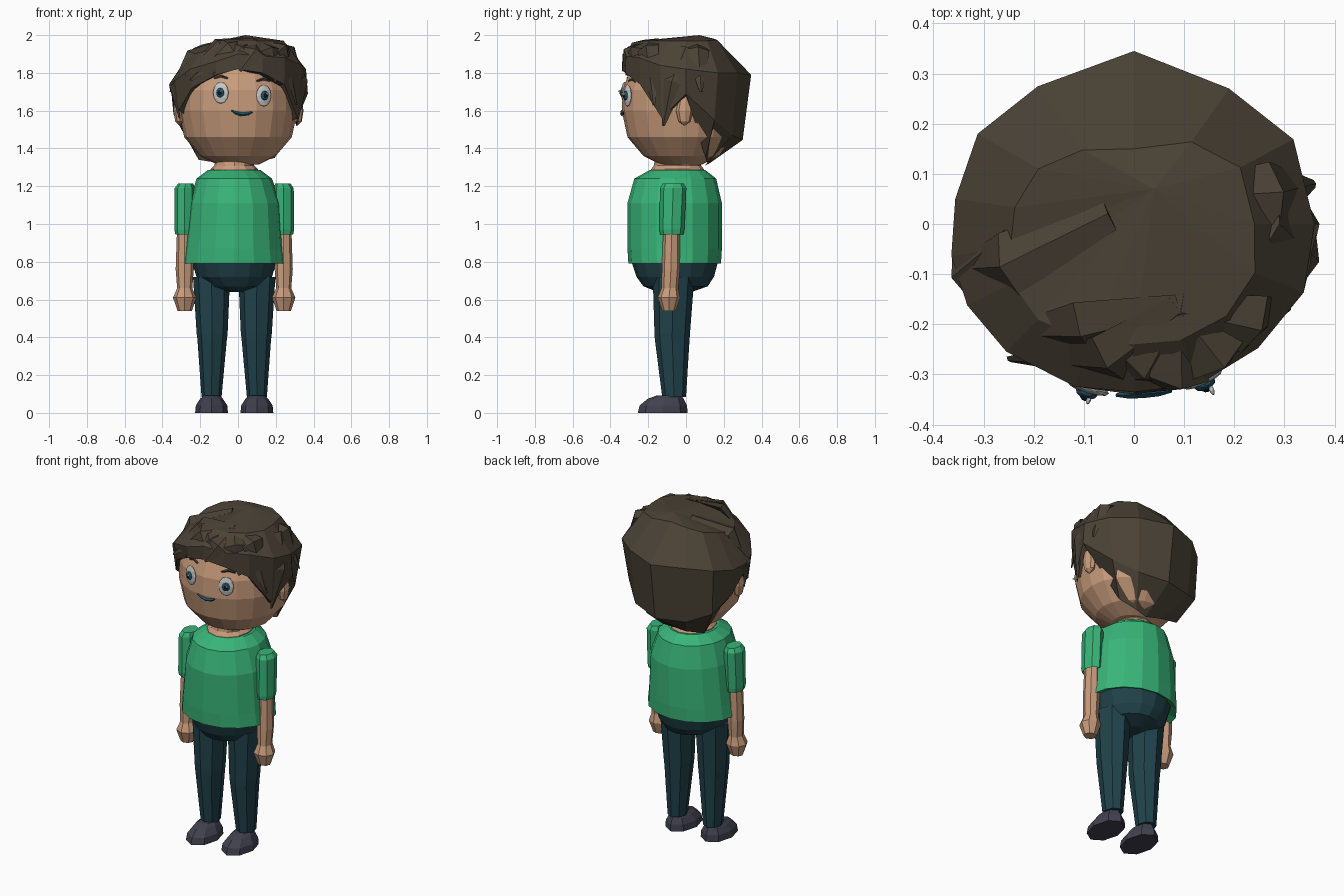
import bpy, bmesh
from math import sin, cos, pi, radians, sqrt
from mathutils import Vector


def material(name, rgb):
    m = bpy.data.materials.new(name)
    m.diffuse_color = (*rgb, 1)
    return m


SKIN = material("skin", (0.58, 0.33, 0.20))
HAIR = material("hair_brown", (0.070, 0.055, 0.037))
SHIRT = material("shirt_green", (0.04, 0.46, 0.19))
PANTS = material("trouser_teal", (0.015, 0.055, 0.07))
SHOE = material("shoe_grey", (0.053, 0.053, 0.08))
WHITE = material("eye_white", (0.75, 0.75, 0.75))
IRIS = material("iris_teal", (0.015, 0.09, 0.13))
BLACK = material("pupil_black", (0.005, 0.01, 0.015))


def mesh_object(name, bm, mat):
    bmesh.ops.recalc_face_normals(bm, faces=bm.faces)
    me = bpy.data.meshes.new(name)
    bm.to_mesh(me)
    bm.free()
    me.materials.append(mat)
    ob = bpy.data.objects.new(name, me)
    bpy.context.collection.objects.link(ob)
    return ob


def skin_loops(bm, loops):
    for a, b in zip(loops, loops[1:]):
        n = len(a)
        for i in range(n):
            bm.faces.new((a[i], a[(i + 1) % n], b[(i + 1) % n], b[i]))


def loft(name, rings, sides, mat):
    """Stacked ellipses: each ring is (z, rx, ry, cx, cy)."""
    bm = bmesh.new()
    loops = [[bm.verts.new((cx + rx * cos(2 * pi * i / sides),
                            cy + ry * sin(2 * pi * i / sides), z))
              for i in range(sides)] for z, rx, ry, cx, cy in rings]
    skin_loops(bm, loops)
    bm.faces.new(loops[0])
    bm.faces.new(loops[-1])
    return mesh_object(name, bm, mat)


def strand(name, pts, widths, thick, mat, centre):
    """Flattened diamond-section strip that hugs a centre point."""
    pts = [Vector(p) for p in pts]
    bm, loops = bmesh.new(), []
    for i, (p, w) in enumerate(zip(pts, widths)):
        t = pts[min(i + 1, len(pts) - 1)] - pts[max(i - 1, 0)]
        n = (p - Vector(centre)).normalized()
        s = t.cross(n).normalized() * w
        h = n * thick * w
        loops.append([bm.verts.new(q) for q in (p + s, p + h, p - s, p - h)])
    skin_loops(bm, loops)
    bm.faces.new(loops[0])
    bm.faces.new(loops[-1])
    return mesh_object(name, bm, mat)


# Head and neck
HEAD = [(1.315, 0.11), (1.36, 0.20), (1.46, 0.285), (1.60, 0.315),
        (1.71, 0.31), (1.82, 0.27), (1.91, 0.17), (1.94, 0.06)]
HC = (0.0, -0.025)
loft("head", [(z, r, r, *HC) for z, r in HEAD], 20, SKIN)
loft("neck", [(1.22, 0.13, 0.15, -0.02, -0.045), (1.29, 0.125, 0.14, -0.02, -0.045),
              (1.31, 0.105, 0.125, -0.02, -0.045), (1.38, 0.10, 0.12, -0.01, -0.04)], 12, SKIN)


def face_y(x, z):
    for (z0, r0), (z1, r1) in zip(HEAD, HEAD[1:]):
        if z0 <= z <= z1:
            r = r0 + (r1 - r0) * (z - z0) / (z1 - z0)
    return HC[1] - sqrt(r * r - (x - HC[0]) ** 2)


def blob(name, x, y, z, size, turn, mat, seg=12):
    bm = bmesh.new()
    bmesh.ops.create_uvsphere(bm, u_segments=seg, v_segments=seg // 2, radius=1)
    ob = mesh_object(name, bm, mat)
    ob.location, ob.scale, ob.rotation_euler = (x, y, z), size, (0, 0, turn)
    return ob


# Eyes and eyebrows
for side, x, z in (("left", -0.090, 1.695), ("right", 0.135, 1.68)):
    turn = x / 0.31
    y = face_y(x, z)
    for part, r, h, out, dx, mat in (("eye", 0.043, 0.058, 0.004, 0, WHITE),
                                     ("iris", 0.022, 0.025, 0.015, 0, IRIS),
                                     ("pupil", 0.012, 0.014, 0.020, 0, BLACK),
                                     ("eye_glint", 0.005, 0.006, 0.027, 0.008, WHITE)):
        blob(f"{side}_{part}", x + sin(turn) * out + dx, y - cos(turn) * out,
             z + dx, (r, 0.012, h), turn, mat)
    strand(f"{side}_eyebrow",
           [(x + d, face_y(x + d, z + 0.085 + e) - 0.004, z + 0.085 + e)
            for d, e in ((-0.035, -0.008), (0, 0.003), (0.035, -0.008))],
           (0.005, 0.008, 0.005), 0.9, HAIR, (0, 0, 1.65))

# Mouth
strand("mouth", [(x, face_y(x, z) - 0.003, z) for x, z in
                 ((-0.035, 1.60), (-0.01, 1.587), (0.02, 1.58), (0.05, 1.583), (0.075, 1.593))],
       (0.004, 0.009, 0.010, 0.009, 0.004), 0.9, IRIS, (0, 0, 1.6))

# Ears
for side, x, y in (("left", -0.31, -0.065), ("right", 0.315, -0.008)):
    blob(f"{side}_ear", x, y, 1.60, (0.032, 0.045, 0.08), 0.1, SKIN, 8)

# Hair cap: azimuth, then radius and height of crown, widest, lower and tucked edges
COLUMNS = [
    (0, .24, 1.97, .36, 1.82, .37, 1.69, .30, 1.67),
    (28, .24, 1.97, .36, 1.80, .32, 1.55, .22, 1.35),
    (55, .20, 1.975, .33, 1.80, .30, 1.47, .14, 1.32),
    (90, .15, 1.98, .345, 1.79, .30, 1.445, .10, 1.31),
    (125, .18, 1.97, .335, 1.79, .31, 1.45, .15, 1.32),
    (150, .22, 1.95, .36, 1.77, .345, 1.50, .24, 1.34),
    (172, .24, 1.93, .36, 1.74, .345, 1.58, .28, 1.50),
    (190, .25, 1.91, .37, 1.74, .35, 1.67, .30, 1.67),
    (206, .27, 1.90, .37, 1.76, .35, 1.60, .29, 1.57),
    (225, .27, 1.91, .36, 1.82, .345, 1.72, .29, 1.71),
    (250, .25, 1.95, .345, 1.86, .335, 1.79, .27, 1.79),
    (270, .24, 1.97, .335, 1.90, .34, 1.82, .27, 1.82),
    (292, .25, 1.97, .345, 1.89, .345, 1.80, .28, 1.79),
    (315, .26, 1.97, .35, 1.88, .345, 1.74, .29, 1.72),
    (338, .26, 1.97, .365, 1.84, .34, 1.56, .29, 1.54)]
bm = bmesh.new()
loops = [[bm.verts.new((c[k] * cos(radians(c[0])), c[k] * sin(radians(c[0])), c[k + 1]))
          for c in COLUMNS] for k in (1, 3, 5, 7)]
skin_loops(bm, loops)
pole = bm.verts.new((0.04, 0.07, 2.0))
for i in range(len(COLUMNS)):
    bm.faces.new((pole, loops[0][i - 1], loops[0][i]))
mesh_object("hair_cap", bm, HAIR)

# Hair locks sweeping from the parting and hanging at the sides
P = (0.09, -0.17, 1.965)
LOCKS = [(P, (-0.05, -0.27, 1.94), (-0.25, -0.27, 1.76)),
         (P, (-0.10, -0.21, 1.95), (-0.28, -0.22, 1.79)),
         (P, (0.02, -0.29, 1.92), (-0.13, -0.315, 1.79)),
         (P, (0.09, -0.31, 1.91), (0.01, -0.335, 1.81)),
         (P, (0.17, -0.27, 1.92), (0.20, -0.27, 1.75)),
         (P, (0.24, -0.20, 1.93), (0.31, -0.17, 1.63)),
         ((0.28, 0.0, 1.93), (0.345, -0.07, 1.75), (0.31, -0.12, 1.52)),
         ((-0.25, -0.02, 1.89), (-0.34, -0.10, 1.73), (-0.31, -0.12, 1.56)),
         ((-0.05, 0.02, 1.97), (-0.25, -0.08, 1.90), (-0.36, -0.09, 1.70)),
         ((0.10, 0.05, 1.97), (0.28, 0.06, 1.92), (0.36, 0.08, 1.70))]
for i, pts in enumerate(LOCKS):
    strand(f"hair_lock_{i + 1}", pts, (0.035, 0.065, 0.008), 0.4, HAIR, (0, 0, 1.65))

# Shirt body and trouser seat
loft("shirt", [(0.81, 0.23, 0.20, -0.02, -0.06), (0.79, 0.275, 0.245, -0.02, -0.06),
               (0.87, 0.265, 0.25, -0.02, -0.06), (1.11, 0.243, 0.25, -0.015, -0.06),
               (1.24, 0.20, 0.217, -0.02, -0.057), (1.285, 0.14, 0.148, -0.02, -0.045)], 16, SHIRT)
loft("trouser_seat", [(0.64, 0.05, 0.09, -0.01, -0.06), (0.67, 0.155, 0.17, -0.01, -0.055),
                      (0.72, 0.20, 0.205, -0.02, -0.057), (0.82, 0.23, 0.235, -0.02, -0.06)], 16, PANTS)

# Arms, legs and shoes, mirrored about the body axis
for side, s in (("left", -1), ("right", 1)):
    ax = -0.02 + s * 0.262
    loft(f"{side}_sleeve", [(0.97, 0.035, 0.045, ax, -0.075), (0.945, 0.050, 0.062, ax, -0.075),
                            (0.97, 0.055, 0.066, ax, -0.075), (1.19, 0.053, 0.070, ax, -0.068),
                            (1.215, 0.040, 0.055, ax - s * 0.005, -0.068)], 8, SHIRT)
    loft(f"{side}_arm", [(0.54, 0.038, 0.035, ax, -0.09), (0.61, 0.062, 0.060, ax, -0.09),
                         (0.66, 0.040, 0.045, ax, -0.085), (0.76, 0.048, 0.048, ax, -0.08),
                         (1.0, 0.040, 0.045, ax, -0.075)], 8, SKIN)
    lx = -0.02 + s * 0.12
    loft(f"{side}_leg", [(0.085, 0.053, 0.063, lx, -0.063), (0.39, 0.078, 0.092, lx - s * 0.003, -0.073),
                         (0.42, 0.082, 0.094, lx - s * 0.003, -0.073),
                         (0.72, 0.098, 0.110, lx, -0.066)], 8, PANTS)
    loft(f"{side}_shoe", [(0.0, 0.087, 0.132, lx, -0.123), (0.04, 0.083, 0.125, lx, -0.120),
                          (0.075, 0.060, 0.095, lx, -0.107), (0.092, 0.042, 0.065, lx, -0.09)], 8, SHOE)
